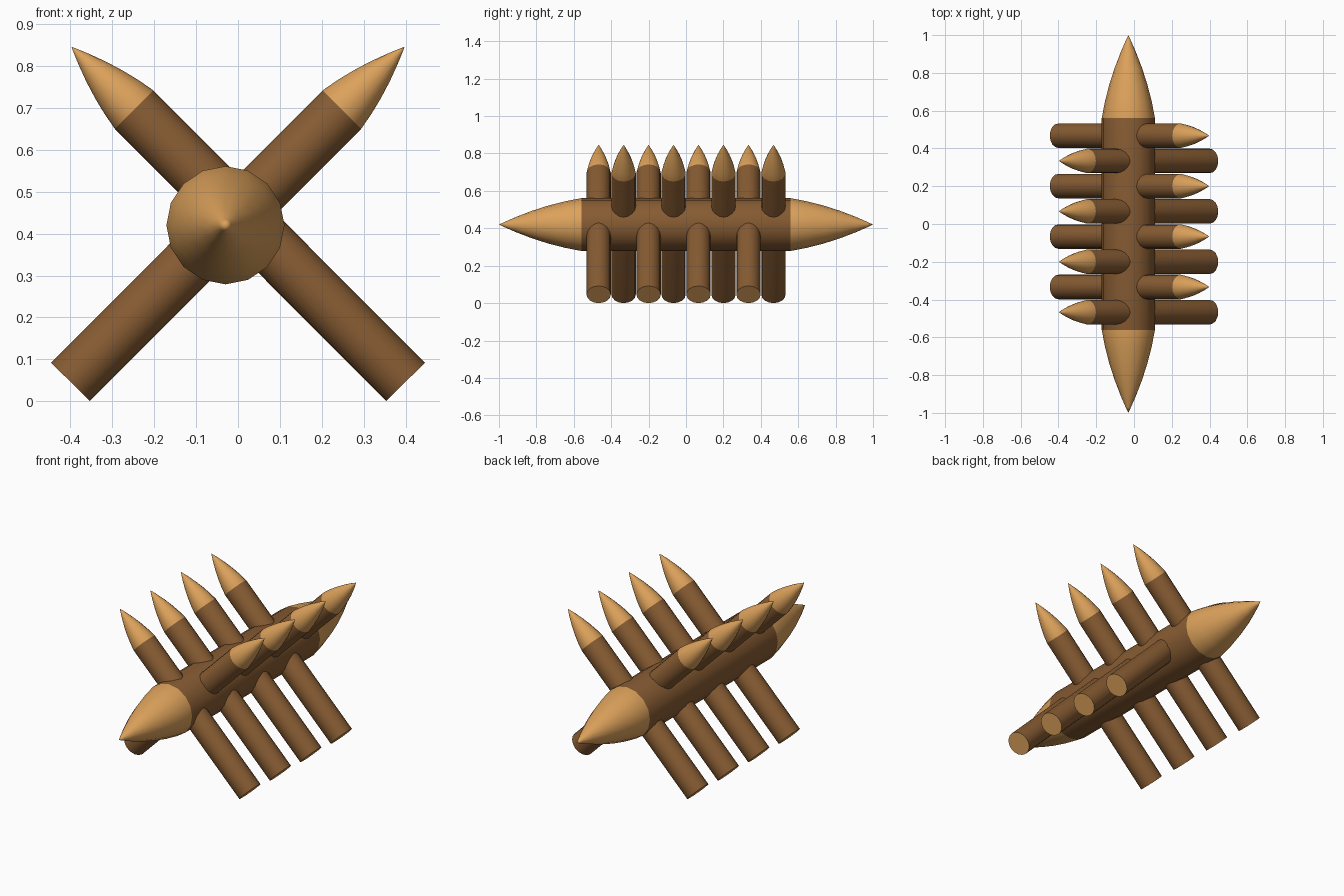
import bpy, bmesh, math
from mathutils import Vector

if "Cube" in bpy.data.objects:
    bpy.data.objects.remove(bpy.data.objects["Cube"])


def material(name, rgb):
    m = bpy.data.materials.new(name)
    m.diffuse_color = (*rgb, 1)
    m.use_nodes = True
    m.node_tree.nodes["Principled BSDF"].inputs["Base Color"].default_value = m.diffuse_color
    return m


BARK = material("brown bark", (0.24, 0.105, 0.032))
CUT = material("cut wood", (0.72, 0.36, 0.105))


def point(r, length, steps=5):
    """Convex sharpened point as (distance past the shaft, radius)."""
    ts = [i / steps for i in range(1, steps)] + [0.93]
    return [(length * t, r * (1 - 0.5 * t - 0.5 * t * t)) for t in ts]


def log(name, start, end, r, tip, both_ends, sides=16):
    """Round log: shaft from start to end, pointed at one or both ends."""
    start, end = Vector(start), Vector(end)
    axis = (end - start).normalized()
    length = (end - start).length
    rot = axis.to_track_quat('Z', 'Y')
    profile = [(0, r), (length, r)] + [(length + d, q) for d, q in point(r, tip)]
    if both_ends:
        profile = [(-d, q) for d, q in reversed(point(r, tip))] + profile
    bm = bmesh.new()

    def vert(d, q, a):
        return bm.verts.new(start + rot @ Vector((q * math.cos(a), q * math.sin(a), d)))

    rings = [[vert(d, q, 2 * math.pi * k / sides) for k in range(sides)] for d, q in profile]
    for (d0, _), (d1, _), a, b in zip(profile, profile[1:], rings, rings[1:]):
        on_shaft = d0 > -1e-6 and d1 < length + 1e-6
        for k in range(sides):
            n = (k + 1) % sides
            bm.faces.new((a[k], a[n], b[n], b[k])).material_index = 0 if on_shaft else 1

    # Closing apex points, or the flat sawn foot
    apex = vert(length + tip, 0, 0)
    for k in range(sides):
        bm.faces.new((rings[-1][k], rings[-1][(k + 1) % sides], apex)).material_index = 1
    if both_ends:
        apex = vert(-tip, 0, 0)
        for k in range(sides):
            bm.faces.new((rings[0][(k + 1) % sides], rings[0][k], apex)).material_index = 1
    else:
        bm.faces.new(rings[0][::-1]).material_index = 1
    bmesh.ops.recalc_face_normals(bm, faces=bm.faces[:])
    me = bpy.data.meshes.new(name)
    bm.to_mesh(me)
    bm.free()
    me.materials.append(BARK)
    me.materials.append(CUT)
    ob = bpy.data.objects.new(name, me)
    bpy.context.collection.objects.link(ob)
    bpy.ops.object.select_all(action='DESELECT')
    ob.select_set(True)
    bpy.context.view_layer.objects.active = ob
    bpy.ops.object.shade_smooth_by_angle(angle=math.radians(40))


# Main beam, sharpened at both ends
log("main_beam", (-0.03, -0.56, 0.42), (-0.03, 0.56, 0.42), 0.141, 0.44, True)

# Eight crossed stakes, leaning alternately left and right
for i in range(8):
    s = -1 if i % 2 == 0 else 1
    y = -0.467 + i * 0.1335
    log(f"stake_{i + 1}", (-0.4 * s, y, 0.046), (0.248 * s, y, 0.696), 0.065, 0.212, False)
